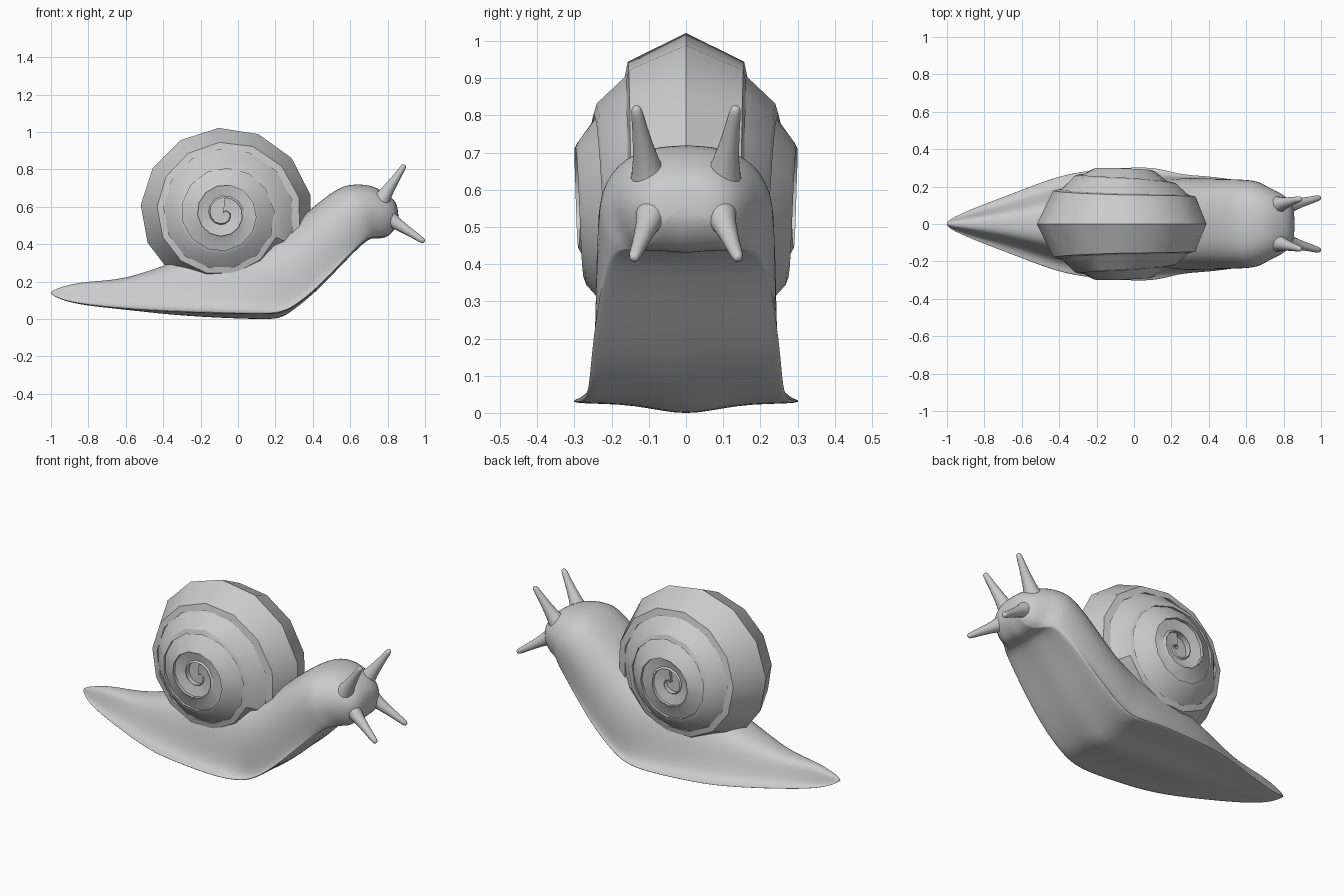
import bpy, bmesh, math
from mathutils import Vector

if "Cube" in bpy.data.objects:
    bpy.data.objects.remove(bpy.data.objects["Cube"])


def loft(name, rings, levels=0, sharp=None):
    """Skin closed rings of points into a capped tube."""
    bm = bmesh.new()
    loops = [[bm.verts.new(p) for p in r] for r in rings]
    n = len(loops[0])
    for a, b in zip(loops, loops[1:]):
        for k in range(n):
            bm.faces.new((a[k], a[(k + 1) % n], b[(k + 1) % n], b[k]))
    bm.faces.new(loops[0])
    bm.faces.new(loops[-1])
    bmesh.ops.remove_doubles(bm, verts=bm.verts, dist=1e-4)
    bmesh.ops.recalc_face_normals(bm, faces=bm.faces)
    for f in bm.faces:
        f.smooth = True
    if sharp:
        for e in bm.edges:
            e.smooth = e.calc_face_angle(0) < math.radians(sharp)
    me = bpy.data.meshes.new(name)
    bm.to_mesh(me)
    bm.free()
    ob = bpy.data.objects.new(name, me)
    bpy.context.collection.objects.link(ob)
    if levels:
        m = ob.modifiers.new("subdivision", 'SUBSURF')
        m.levels = m.render_levels = levels
    return ob


def lerp_table(table, x):
    for (x0, y0), (x1, y1) in zip(table, table[1:]):
        if x <= x1:
            return y0 + (y1 - y0) * (x - x0) / (x1 - x0)
    return table[-1][1]


# Body: sections as rim (x, z), back (x, z), foot half width, flesh half width
sections = [
    (-1.005, .135, -1.0, .15, .012, .01),
    (-.94, .10, -.93, .175, .05, .03),
    (-.82, .075, -.82, .200, .10, .055),
    (-.6, .053, -.62, .205, .185, .10),
    (-.36, .038, -.40, .28, .28, .17),
    (-.1, .028, -.18, .36, .302, .21),
    (.1, .024, .0, .39, .312, .23),
    (.22, .024, .12, .41, .275, .24),
    (.30, .06, .21, .44, .262, .25),
    (.42, .155, .31, .51, .255, .25),
    (.56, .305, .42, .61, .235, .25),
    (.67, .415, .54, .70, .205, .25),
    (.715, .44, .61, .717, .18, .24),
    (.745, .435, .70, .715, .12, .21),
    (.80, .44, .77, .685, .10, .18),
    (.845, .49, .83, .645, .08, .135),
    (.86, .53, .855, .60, .05, .07),
]
rings = []
for xb, zb, xt, zt, wf, wb in sections:
    low, d = Vector((xb, 0, zb)), Vector((xt - xb, 0, zt - zb))
    belly = -.10 if -.4 < xb < .25 else -.03
    half = [(.45 * wf, 0), (wf, 0), (wf, .025), (.45 * wf + .5 * wb, .07),
            (wb, .5), (.78 * wb, .87), (.4 * wb, 1.0)]
    prof = [(0, belly)] + half + [(0, 1.02)] + [(-y, h) for y, h in reversed(half)]
    rings.append([low + d * h + Vector((0, y, 0)) for y, h in prof])
loft("body", rings, levels=2)


# Tentacles: tapered stalks with flared base sunk into the head and round tip
def tentacle(name, base, tip, r0, r1):
    base, tip = Vector(base), Vector(tip)
    q = (tip - base).to_track_quat('Z', 'Y')
    length = (tip - base).length
    stations = [(0, r0 * 1.9), (.2, r0 * 1.35), (.38, r0 * .9), (.8, r1 * 1.15), (.95, r1), (1.0, r1 * .55)]
    rs = []
    for t, r in stations:
        rs.append([base + q @ Vector((r * math.cos(a), r * math.sin(a), t * length))
                   for a in (k * math.tau / 8 for k in range(8))])
    loft(name, rs, levels=1)


for side, s in (("left", 1), ("right", -1)):
    tentacle("upper_tentacle_" + side, (.725, s * .09, .575), (.893, s * .135, .825), .043, .018)
    tentacle("lower_tentacle_" + side, (.765, s * .08, .565), (.998, s * .142, .412), .037, .018)

# Shell: faceted spiral tube; each inner whorl hangs from the ridge one turn further out
centre = Vector((-.08, 0, .563))
ridge_by_angle = [(-60, .435), (0, .42), (90, .383), (180, .352), (270, .325), (360, .305),
                  (450, .268), (540, .245), (810, .17), (1170, .095), (1440, .04), (1530, .002)]
side_by_ridge = [(0, .255), (.05, .258), (.1, .27), (.165, .293),
                 (.25, .254), (.31, .213), (.38, .157), (.45, .14)]


def ridge_at(angle):
    r = lerp_table(ridge_by_angle, angle)
    return r, lerp_table(side_by_ridge, r)


rings = []
for j in range(-2, 57):
    ang = 12 + 27 * j
    a = math.radians(ang)
    ridge, y = ridge_at(ang)
    if ang < 310:
        outer, outer_y = ridge * min(1.25, 1.145 + .11 * ang / 180), 0
    else:
        pr, py = ridge_at(ang - 360)
        outer, outer_y = pr * .93, py - .008
    half = [(.9 * ridge, y + .008), (ridge, y), (outer, outer_y)]
    prof = half + [(r, -w) for r, w in reversed(half)]
    rings.append([centre + Vector((r * math.cos(a), w, r * math.sin(a))) for r, w in prof])
loft("shell", rings, sharp=30)

# Core that closes the middle of the spiral on both sides
bpy.ops.mesh.primitive_cylinder_add(vertices=13, radius=.095, depth=.48, location=centre,
                                    rotation=(math.pi / 2, 0, 0))
bpy.context.object.name = "shell_core"
